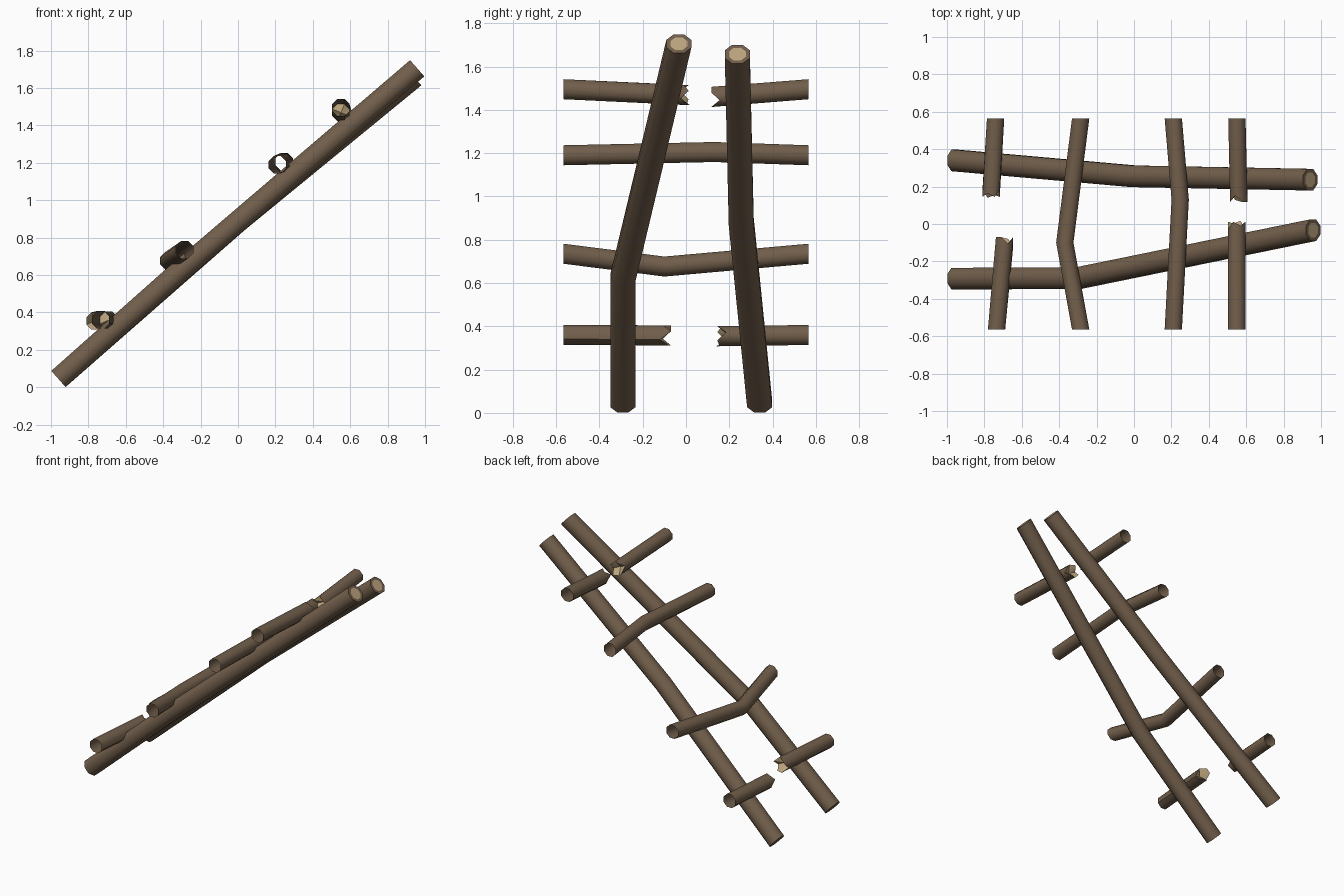
import bpy, math
from mathutils import Vector

if "Cube" in bpy.data.objects:
    bpy.data.objects.remove(bpy.data.objects["Cube"])


def material(name, col):
    m = bpy.data.materials.new(name)
    m.diffuse_color = (*col, 1)
    m.use_nodes = True
    m.node_tree.nodes["Principled BSDF"].inputs["Base Color"].default_value = m.diffuse_color
    return m


BARK = material("bark brown", (0.165, 0.112, 0.070))
WOOD = material("raw wood tan", (0.50, 0.37, 0.205))
N = 8
ANG = [math.tau * (i + 0.5) / N for i in range(N)]


def build(name, verts, faces, tan):
    me = bpy.data.meshes.new(name)
    me.from_pydata(verts, [], faces)
    me.materials.append(BARK)
    me.materials.append(WOOD)
    for p in me.polygons:
        p.material_index = 1 if p.index in tan else 0
    ob = bpy.data.objects.new(name, me)
    bpy.context.collection.objects.link(ob)
    bpy.context.view_layer.objects.active = ob
    ob.select_set(True)
    bpy.ops.object.shade_smooth_by_angle(angle=math.radians(50))
    ob.select_set(False)


def ring(c, u, v, r):
    return [Vector(c) + u * r * math.cos(a) + v * r * math.sin(a) for a in ANG]


def bridge(a, b):
    return [(a + i, a + (i + 1) % N, b + (i + 1) % N, b + i) for i in range(N)]


def rail(name, pts, r=0.0625):
    u, v = Vector((0, 1, 0)), Vector((-0.66, 0, 0.75))
    verts, faces = [], []
    for c in pts:
        verts += ring(c, u, v, r)
    for k in range(len(pts) - 1):
        faces += bridge(k * N, k * N + N)
    faces.append(tuple(reversed(range(N))))
    # top end: bark rim around a raw wood face
    top = (len(pts) - 1) * N
    verts += ring(pts[-1], u, v, r * 0.68)
    faces += bridge(top, top + N)
    faces.append(tuple(range(top + N, top + 2 * N)))
    build(name, verts, faces, {len(faces) - 1})


def rung(name, pts, jag=None, r=0.05):
    """Open tube along y; jag gives the splintered end as y offsets per side."""
    # u x v must follow the tube direction so that faces point outward
    d = 1 if pts[-1][1] > pts[0][1] else -1
    u, v = Vector((-d, 0, 0)), Vector((0, 0, 1))
    verts, faces = [], []
    for c in pts:
        verts += ring(c, u, v, r)
    for k in range(len(pts) - 1):
        faces += bridge(k * N, k * N + N)
    tan = set()
    if jag:
        end = (len(pts) - 1) * N
        for i, o in enumerate(jag):
            verts[end + i].y += o * d
        verts.append(Vector(pts[-1]) - Vector((0, 0.035 * d, 0)))
        tan = set(range(len(faces), len(faces) + N))
        faces += [(end + i, end + (i + 1) % N, len(verts) - 1) for i in range(N)]
    build(name, verts, faces, tan)


# leaning side rails
rail("front_rail", [(-0.96, -0.292, 0.044), (-0.30, -0.29, 0.63), (0.958, -0.033, 1.705)])
rail("back_rail", [(-0.96, 0.34, 0.044), (0.0, 0.255, 0.885), (0.942, 0.237, 1.657)])

# whole, slightly bent rungs
rung("lower_middle_rung", [(-0.285, -0.565, 0.735), (-0.37, -0.10, 0.676), (-0.285, 0.565, 0.735)])
rung("upper_middle_rung", [(0.21, -0.565, 1.19), (0.247, 0.13, 1.205), (0.21, 0.565, 1.19)])

# snapped rungs
J1 = [0.02, 0.02, -0.015, 0.02, -0.03, 0.01, 0.02, -0.02]
J2 = [-0.02, 0.02, 0.0, 0.02, -0.02, 0.025, 0.01, 0.02]
rung("bottom_rung_front_stub", [(-0.735, -0.565, 0.36), (-0.692, -0.09, 0.358)], J1)
rung("bottom_rung_back_stub", [(-0.74, 0.565, 0.36), (-0.764, 0.165, 0.354)], J2)
rung("top_rung_front_stub", [(0.55, -0.565, 1.495), (0.55, -0.008, 1.468)], J2)
rung("top_rung_back_stub", [(0.55, 0.565, 1.495), (0.56, 0.138, 1.46)], J1)
